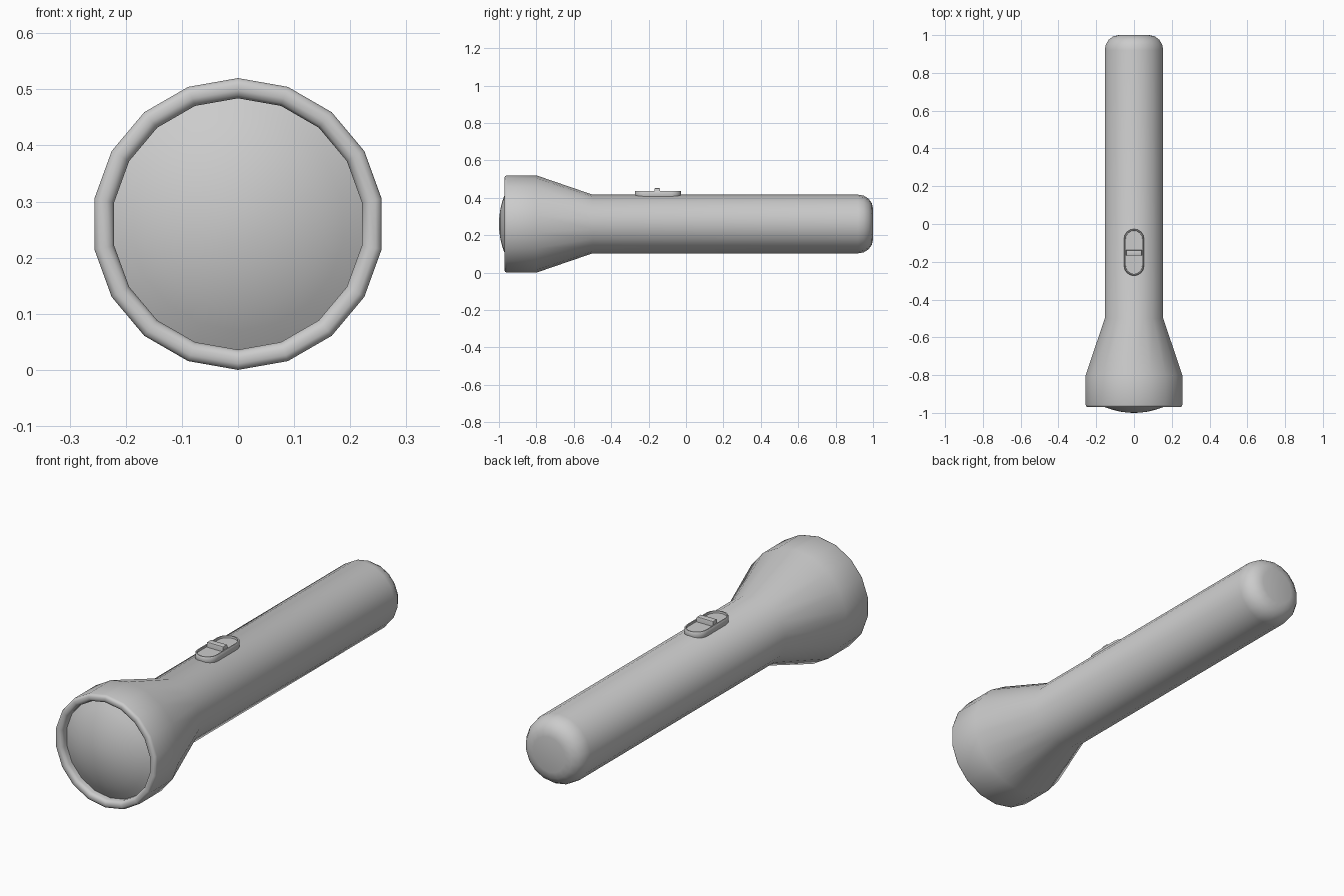
import bpy, bmesh, math

if "Cube" in bpy.data.objects:
    bpy.data.objects.remove(bpy.data.objects["Cube"])

SIDES = 18
CZ = 0.26  # height of the torch axis


def finish(name, bm, angle=None):
    bmesh.ops.recalc_face_normals(bm, faces=bm.faces)
    me = bpy.data.meshes.new(name)
    bm.to_mesh(me)
    bm.free()
    ob = bpy.data.objects.new(name, me)
    bpy.context.collection.objects.link(ob)
    bpy.ops.object.select_all(action='DESELECT')
    ob.select_set(True)
    bpy.context.view_layer.objects.active = ob
    if angle is None:
        bpy.ops.object.shade_smooth()
    else:
        bpy.ops.object.shade_smooth_by_angle(angle=math.radians(angle))
    return ob


def skin(bm, rings):
    for a, b in zip(rings, rings[1:]):
        n = len(a)
        for i in range(n):
            j = (i + 1) % n
            bm.faces.new((a[i], a[j], b[j], b[i]))


def lathe(name, profile, cap_end=False, tip=None, angle=None):
    """Turn (y, radius) points around the torch axis."""
    bm = bmesh.new()
    rings = []
    for y, r in profile:
        ts = [2 * math.pi * i / SIDES for i in range(SIDES)]
        rings.append([bm.verts.new((r * math.sin(t), y, CZ + r * math.cos(t))) for t in ts])
    skin(bm, rings)
    if cap_end:
        bm.faces.new(rings[-1])
    if tip is not None:
        v = bm.verts.new((0, tip, CZ))
        for i in range(SIDES):
            bm.faces.new((rings[-1][i], rings[-1][(i + 1) % SIDES], v))
    return finish(name, bm, angle)


# Body: rolled rim, flared head, tube and rounded tail
tail = [(0.92 + 0.08 * math.sin(a), 0.082 + 0.075 * math.cos(a))
        for a in (math.radians(d) for d in (0, 22.5, 45, 67.5, 90))]
lathe("body", [(-0.93, 0.224), (-0.955, 0.224), (-0.966, 0.229), (-0.97, 0.238),
               (-0.97, 0.249), (-0.966, 0.257), (-0.957, 0.26), (-0.80, 0.26),
               (-0.50, 0.157)] + tail, cap_end=True)

# Domed lens
R = 0.42
lathe("lens", [(-1 + R - math.sqrt(R * R - r * r), r)
               for r in (0.225, 0.19, 0.155, 0.115, 0.075, 0.035)], tip=-1.0)


# Switch housing: stadium with a raised lip around a shallow recess
def stadium(bm, r, z, half=0.071, cy=-0.15, n=8):
    pts = []
    for s in (1, -1):
        for i in range(n + 1):
            a = math.pi * i / n
            pts.append((s * r * math.cos(a), cy + s * (half + r * math.sin(a)), z))
    return [bm.verts.new(p) for p in pts]


bm = bmesh.new()
rings = [stadium(bm, r, z) for r, z in ((0.048, 0.395), (0.053, 0.415), (0.053, 0.433),
                                        (0.050, 0.437), (0.045, 0.437), (0.044, 0.428))]
skin(bm, rings)
bm.faces.new(rings[-1])
bm.faces.new(rings[0])
finish("switch_housing", bm, 40)

# Sliding switch ridge
bm = bmesh.new()
bmesh.ops.create_cube(bm, size=1)
for v in bm.verts:
    v.co = (v.co.x * 0.084, -0.153 + v.co.y * 0.03, 0.437 + v.co.z * 0.03)
top = [e for e in bm.edges if all(v.co.z > 0.44 for v in e.verts)]
bmesh.ops.bevel(bm, geom=top, offset=0.005, segments=2, affect='EDGES', profile=0.5)
finish("switch_slider", bm, 40)
